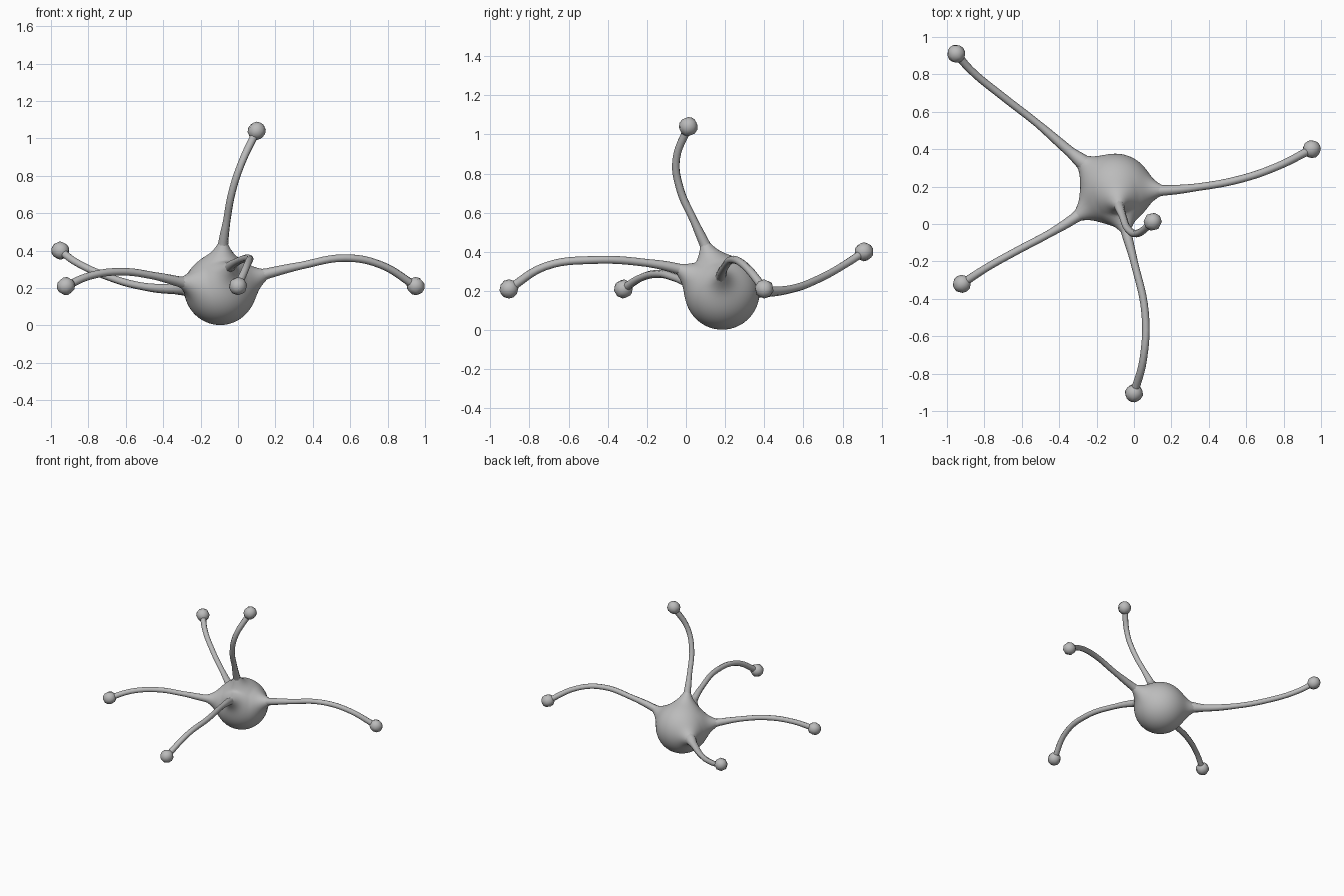
import bpy, bmesh, math
from mathutils import Vector

if "Cube" in bpy.data.objects:
    bpy.data.objects.remove(bpy.data.objects["Cube"])

grey = bpy.data.materials.new("soft_grey")
grey.diffuse_color = (0.5, 0.5, 0.5, 1)
grey.use_nodes = True
grey.node_tree.nodes["Principled BSDF"].inputs["Base Color"].default_value = grey.diffuse_color

CENTRE = Vector((-0.095, 0.185, 0.192))
RADIUS = 0.19

# Arm centre lines, from the body outwards to the knob
ARMS = {
    "back_left_arm": [(-0.26, 0.32, 0.20), (-0.34, 0.385, 0.195), (-0.52, 0.54, 0.21),
                      (-0.70, 0.68, 0.262), (-0.87, 0.82, 0.34), (-0.95, 0.91, 0.40)],
    "front_left_arm": [(-0.24, 0.09, 0.215), (-0.32, 0.03, 0.235), (-0.45, -0.05, 0.265),
                       (-0.62, -0.14, 0.287), (-0.79, -0.235, 0.265), (-0.92, -0.32, 0.21)],
    "front_arm": [(-0.065, 0.06, 0.28), (-0.045, -0.03, 0.31), (0.0, -0.20, 0.343),
                  (0.06, -0.48, 0.358), (0.05, -0.72, 0.325), (0.0, -0.905, 0.21)],
    "right_arm": [(0.06, 0.18, 0.25), (0.16, 0.18, 0.278), (0.34, 0.197, 0.32),
                  (0.57, 0.24, 0.36), (0.76, 0.305, 0.325), (0.95, 0.40, 0.21)],
    "top_arm": [(-0.085, 0.13, 0.36), (-0.08, 0.10, 0.43), (-0.06, 0.04, 0.56),
                (-0.03, -0.03, 0.72), (0.02, -0.05, 0.87), (0.10, 0.012, 1.04)],
}


def finish(obj, angle=180):
    obj.data.materials.clear()
    obj.data.materials.append(grey)
    bpy.ops.object.select_all(action="DESELECT")
    obj.select_set(True)
    bpy.context.view_layer.objects.active = obj
    bpy.ops.object.shade_smooth_by_angle(angle=math.radians(angle))


def mesh_object(name, bm):
    mesh = bpy.data.meshes.new(name)
    bm.to_mesh(mesh)
    bm.free()
    obj = bpy.data.objects.new(name, mesh)
    bpy.context.collection.objects.link(obj)
    return obj


# Round body, drawn out into a tapering root under each arm
bm = bmesh.new()
bmesh.ops.create_icosphere(bm, subdivisions=5, radius=1)
roots = [(Vector(p[1]) - CENTRE).normalized() for p in ARMS.values()]
for v in bm.verts:
    d = v.co.normalized()
    pull = 0
    for root in roots:
        a = d.angle(root)
        pull = max(pull, 0.13 * math.exp(-a / 0.17))
    v.co = CENTRE + d * (RADIUS + pull)
finish(mesh_object("body", bm))

for name, pts in ARMS.items():
    # Thin curved arm, thicker at the root
    curve = bpy.data.curves.new(name, "CURVE")
    curve.dimensions = "3D"
    curve.bevel_depth = 0.02
    curve.bevel_resolution = 2
    curve.resolution_u = 6
    curve.use_fill_caps = True
    spline = curve.splines.new("BEZIER")
    spline.bezier_points.add(len(pts) - 1)
    for bp, co, r in zip(spline.bezier_points, pts, (2.2, 1.4, 1.0, 1.0, 1.0, 1.1)):
        bp.co = co
        bp.radius = r
        bp.handle_left_type = bp.handle_right_type = "AUTO"
    arm = bpy.data.objects.new(name, curve)
    bpy.context.collection.objects.link(arm)
    bpy.ops.object.select_all(action="DESELECT")
    arm.select_set(True)
    bpy.context.view_layer.objects.active = arm
    bpy.ops.object.convert(target="MESH")
    finish(bpy.context.view_layer.objects.active)

    # Low-sided knob at the end of the arm
    bm = bmesh.new()
    bmesh.ops.create_uvsphere(bm, u_segments=8, v_segments=6, radius=0.049)
    tip = Vector(pts[-1])
    turn = (tip - Vector(pts[-2])).to_track_quat("Z", "Y")
    for v in bm.verts:
        v.co = tip + turn @ v.co
    finish(mesh_object(name.replace("arm", "knob"), bm))
